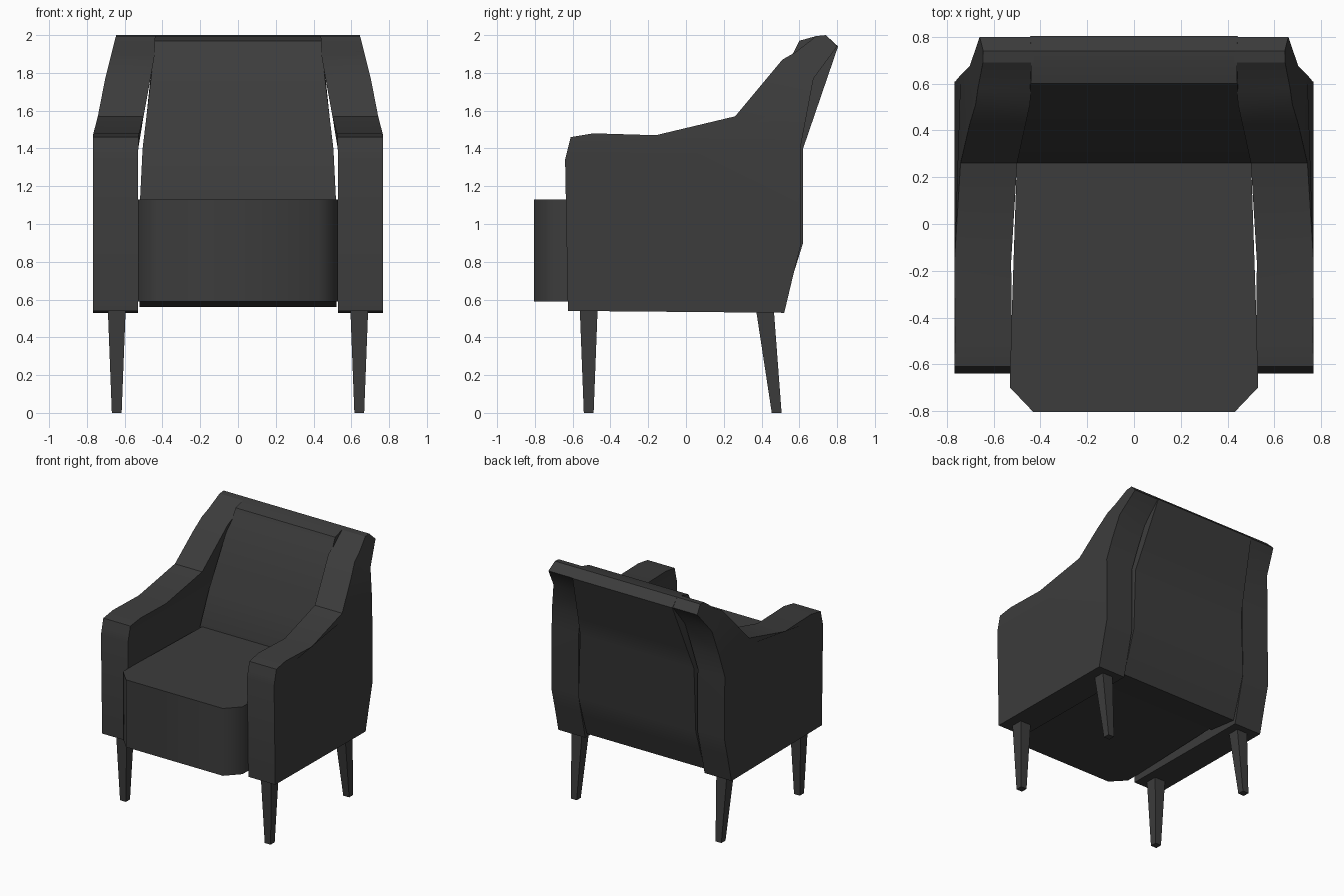
import bpy
import bmesh
from mathutils import Vector

cube = bpy.data.objects.get("Cube")
if cube:
    bpy.data.objects.remove(cube, do_unlink=True)

fabric = bpy.data.materials.new("charcoal")
fabric.use_nodes = True
charcoal = (0.045, 0.045, 0.045, 1)
fabric.diffuse_color = charcoal
fabric.node_tree.nodes["Principled BSDF"].inputs["Base Color"].default_value = charcoal

# Half widths by height, shared by the arms and the backrest
INNER = [(0, 0.53), (1.46, 0.528), (1.57, 0.5), (1.9, 0.44), (2, 0.43)]
OUTER = [(0, 0.768), (1.47, 0.768), (1.57, 0.742), (1.77, 0.703), (2, 0.645)]
PANEL = [(0, 0.525), (1.1, 0.52), (1.4, 0.505), (1.9, 0.445), (2, 0.44)]


def width_at(table, z):
    for (z0, w0), (z1, w1) in zip(table, table[1:]):
        if z <= z1:
            return w0 + (w1 - w0) * (z - z0) / (z1 - z0)
    return table[-1][1]


def finish(bm, name, angle):
    bmesh.ops.recalc_face_normals(bm, faces=bm.faces)
    mesh = bpy.data.meshes.new(name)
    bm.to_mesh(mesh)
    bm.free()
    mesh.materials.append(fabric)
    obj = bpy.data.objects.new(name, mesh)
    bpy.context.collection.objects.link(obj)
    bpy.ops.object.select_all(action="DESELECT")
    obj.select_set(True)
    bpy.context.view_layer.objects.active = obj
    bpy.ops.object.shade_smooth_by_angle(angle=angle)
    return obj


def prism(points, direction):
    """Extrude a flat outline of 3D points into a solid."""
    bm = bmesh.new()
    face = bm.faces.new([bm.verts.new(p) for p in points])
    top = bmesh.ops.extrude_face_region(bm, geom=[face], use_keep_orig=True)["geom"]
    moved = [g for g in top if isinstance(g, bmesh.types.BMVert)]
    bmesh.ops.translate(bm, verts=moved, vec=Vector(direction))
    return bm


def tapered(name, profile, low_side, high_side, cuts, angle):
    """Side profile (y, z) swept across x, with both sides following the height."""
    bm = prism([(0, y, z) for y, z in profile], (1, 0, 0))
    for z in cuts:
        geom = bm.verts[:] + bm.edges[:] + bm.faces[:]
        bmesh.ops.bisect_plane(bm, geom=geom, dist=0.0001,
                               plane_co=(0, 0, z), plane_no=(0, 0, 1))
    for v in bm.verts:
        v.co.x = low_side(v.co.z) if v.co.x < 0.5 else high_side(v.co.z)
    return finish(bm, name, angle)


# Arms, each with its sloping wing up to the top of the back
arm_profile = [(-0.625, 0.54), (-0.64, 1.34), (-0.61, 1.46), (-0.49, 1.48),
               (-0.16, 1.47), (0.26, 1.57), (0.51, 1.87), (0.58, 1.91),
               (0.69, 1.995), (0.74, 2), (0.8, 1.94), (0.675, 1.77),
               (0.605, 1.4), (0.61, 0.9), (0.57, 0.74), (0.52, 0.53)]
for side, s in (("left", 1), ("right", -1)):
    tapered(side + "_arm", arm_profile,
            lambda z: s * width_at(INNER, z), lambda z: s * width_at(OUTER, z),
            (1.4, 1.57, 1.77), 0.5)

# Backrest between the arms
back_profile = [(0.26, 1.13), (0.5, 1.8), (0.57, 1.91), (0.6, 1.97), (0.69, 1.995),
                (0.74, 2), (0.805, 1.94), (0.62, 1.4), (0.62, 0.9),
                (0.57, 0.74), (0.51, 0.56), (0.26, 0.59)]
tapered("backrest", back_profile,
        lambda z: -width_at(PANEL, z), lambda z: width_at(PANEL, z),
        (1.4, 1.57), 0.7)

# Seat cushion with clipped front corners
half = [(0.43, -0.805), (0.53, -0.7), (0.53, -0.6), (0.5, 0.3)]
outline = half + [(-x, y) for x, y in reversed(half)]
finish(prism([(x, y, 0.59) for x, y in outline], (0, 0, 0.54)), "seat_cushion", 0.9)

# Tapered legs, the rear pair raked backwards
for end, top_y, foot_y in (("front", -0.515, -0.515), ("rear", 0.418, 0.48)):
    for side, s in (("left", 1), ("right", -1)):
        bm = bmesh.new()
        bmesh.ops.create_cube(bm, size=2)
        for v in bm.verts:
            upper = v.co.z > 0
            r = 0.047 if upper else 0.026
            v.co = (s * 0.642 + v.co.x * r,
                    (top_y if upper else foot_y) + v.co.y * r,
                    0.545 if upper else 0)
        finish(bm, end + "_" + side + "_leg", 0.5)
